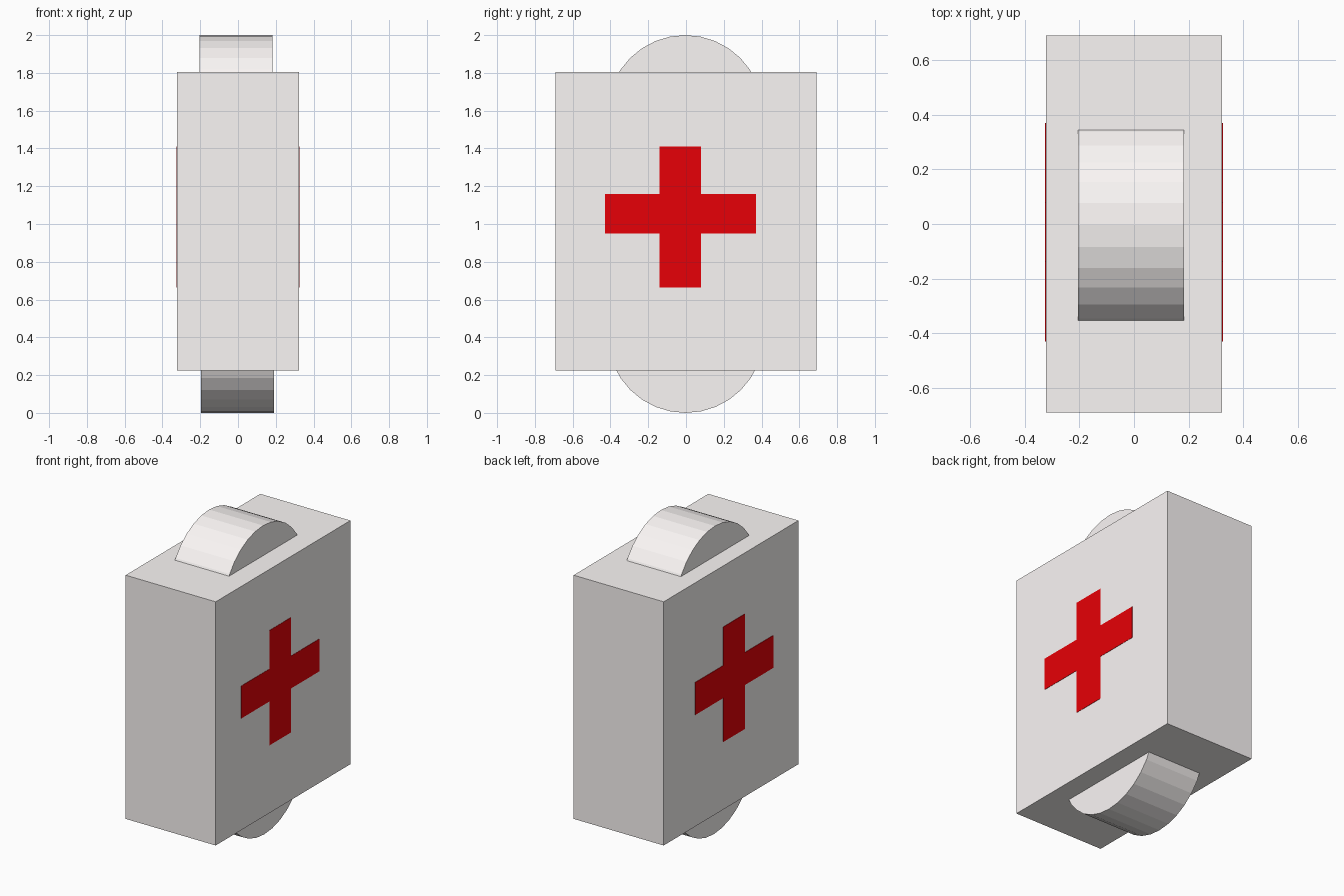
import bpy, bmesh, math
from mathutils import Matrix, Vector

if "Cube" in bpy.data.objects:
    bpy.data.objects.remove(bpy.data.objects["Cube"])

SHELL = (0.97, 0.935, 0.925, 1)
RED = (0.8, 0.0, 0.002, 1)


def add_object(name, bm, color):
    mesh = bpy.data.meshes.new(name)
    bmesh.ops.recalc_face_normals(bm, faces=bm.faces)
    bm.to_mesh(mesh)
    bm.free()
    obj = bpy.data.objects.new(name, mesh)
    bpy.context.collection.objects.link(obj)
    mat = bpy.data.materials.new(name + "_color")
    mat.diffuse_color = color
    mat.use_nodes = True
    mat.node_tree.nodes["Principled BSDF"].inputs["Base Color"].default_value = mat.diffuse_color
    mesh.materials.append(mat)
    return obj


def extrude_yz(name, outline, x0, x1, color):
    """Solid from a closed (y, z) outline, extruded along x."""
    bm = bmesh.new()
    face = bm.faces.new([bm.verts.new((x0, y, z)) for y, z in outline])
    ext = bmesh.ops.extrude_face_region(bm, geom=[face])
    moved = [v for v in ext["geom"] if isinstance(v, bmesh.types.BMVert)]
    bmesh.ops.translate(bm, verts=moved, vec=Vector((x1 - x0, 0, 0)))
    return add_object(name, bm, color)


def wheel(name, x0, x1, y, z, radius):
    """32-sided flat-shaded cylinder lying along x, with a vertex at the top."""
    ring = [(y + radius * math.sin(i * math.tau / 32), z + radius * math.cos(i * math.tau / 32))
            for i in range(32)]
    return extrude_yz(name, ring, x0, x1, SHELL)


# Main case
bm = bmesh.new()
bmesh.ops.create_cube(bm, size=1, matrix=Matrix.Translation((0, 0, 1.015))
                      @ Matrix.Diagonal((0.646, 1.38, 1.58, 1)))
add_object("case", bm, SHELL)

# Rounded top handle and bottom foot, partly sunk into the case
wheel("top_handle", -0.205, 0.183, -0.004, 1.588, 0.412)
wheel("bottom_foot", -0.197, 0.191, -0.002, 0.414, 0.414)

# Red cross running through the case, showing on both broad sides
y0, y1, y2, y3 = -0.43, -0.14, 0.08, 0.37
z0, z1, z2, z3 = 0.665, 0.95, 1.16, 1.41
cross = [(y1, z0), (y2, z0), (y2, z1), (y3, z1), (y3, z2), (y2, z2),
         (y2, z3), (y1, z3), (y1, z2), (y0, z2), (y0, z1), (y1, z1)]
extrude_yz("red_cross", cross, -0.326, 0.325, RED)
